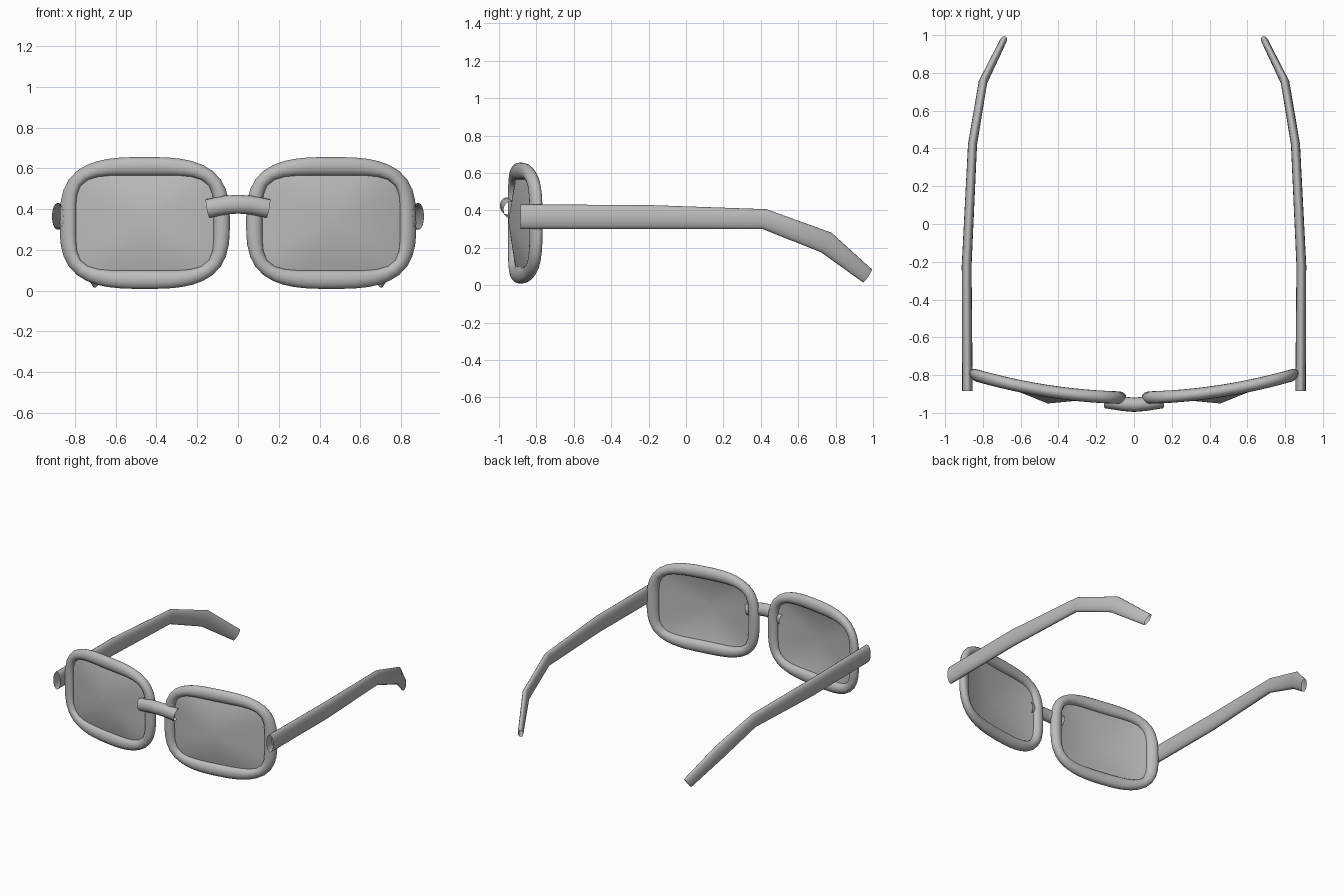
import bpy, bmesh
from math import sin, cos, pi
from mathutils import Vector

cube = bpy.data.objects.get("Cube")
if cube:
    bpy.data.objects.remove(cube)

grey = bpy.data.materials.new("plain_grey")
grey.use_nodes = True
grey.diffuse_color = (0.5, 0.5, 0.5, 1)
grey.node_tree.nodes["Principled BSDF"].inputs["Base Color"].default_value = grey.diffuse_color

SIDES = 16
STEPS = 48
CENTRE_X, CENTRE_Z = 0.457, 0.332


def finish(name, bm, angle=1.0):
    bmesh.ops.recalc_face_normals(bm, faces=bm.faces)
    mesh = bpy.data.meshes.new(name)
    bm.to_mesh(mesh)
    bm.free()
    mesh.materials.append(grey)
    obj = bpy.data.objects.new(name, mesh)
    bpy.context.collection.objects.link(obj)
    bpy.ops.object.select_all(action='DESELECT')
    obj.select_set(True)
    bpy.context.view_layer.objects.active = obj
    bpy.ops.object.shade_smooth_by_angle(angle=angle)
    return obj


def skin(name, rings, closed=False):
    """Join rings of points into an open-ended or looped tube."""
    bm = bmesh.new()
    loops = [[bm.verts.new(p) for p in ring] for ring in rings]
    pairs = list(zip(loops, loops[1:]))
    if closed:
        pairs.append((loops[-1], loops[0]))
    for a, b in pairs:
        for i in range(SIDES):
            j = (i + 1) % SIDES
            bm.faces.new((a[i], a[j], b[j], b[i]))
    return finish(name, bm)


def oval(centre, across, up):
    turns = [2 * pi * i / SIDES for i in range(SIDES)]
    return [centre + across * cos(t) + up * sin(t) for t in turns]


def tube(name, path):
    """Sweep an oval along (centre, half width, half height) stations."""
    points = [Vector(p) for p, _, _ in path]
    rings = []
    for i, (_, wide, tall) in enumerate(path):
        steps = [(b - a).normalized() for a, b in zip(points, points[1:])][max(i - 1, 0):i + 1]
        along = sum(steps, Vector()).normalized()
        across = along.cross(Vector((0, 0, 1))).normalized()
        rings.append(oval(points[i], across * wide, across.cross(along) * tall))
    return skin(name, rings)


def reach(t, a, b, n):
    """Distance from the lens centre to a rounded rectangle at angle t."""
    return (abs(cos(t) / a) ** n + abs(sin(t) / b) ** n) ** (-1 / n)


def on_face(side, t, r):
    """Point on the gently wrapped front surface."""
    x = CENTRE_X + r * cos(t)
    return Vector((side * x, -0.92 + 0.17 * x * x, CENTRE_Z + r * sin(t)))


angles = [2 * pi * i / STEPS for i in range(STEPS)]
for side, label in ((1, "left"), (-1, "right")):
    # rim
    rings = []
    for t in angles:
        outer = reach(t, 0.417, 0.323, 3)
        inner = reach(t, 0.337, 0.233, 5)
        middle = on_face(side, t, (outer + inner) / 2)
        rings.append(oval(middle, on_face(side, t, outer) - middle, Vector((0, 0.033, 0))))
    skin(label + "_rim", rings, closed=True)

    # lens, a shallow cone bulging forwards
    bm = bmesh.new()
    apex = bm.verts.new((side * CENTRE_X, -0.95, CENTRE_Z + 0.01))
    edge = [bm.verts.new(on_face(side, t, reach(t, 0.35, 0.245, 5))) for t in angles]
    for a, b in zip(edge, edge[1:] + edge[:1]):
        bm.faces.new((apex, a, b))
    finish(label + "_lens", bm)

    # temple arm with a drooping tip
    tube(label + "_temple", [
        ((side * 0.882, -0.885, 0.365), 0.028, 0.066),
        ((side * 0.886, -0.22, 0.364), 0.026, 0.065),
        ((side * 0.855, 0.42, 0.353), 0.024, 0.054),
        ((side * 0.800, 0.75, 0.228), 0.023, 0.060),
        ((side * 0.692, 0.97, 0.050), 0.018, 0.044),
    ])

# bridge
tube("bridge", [
    ((-0.148, -0.938, 0.403), 0.038, 0.046),
    ((-0.06, -0.952, 0.420), 0.038, 0.046),
    ((0, -0.957, 0.424), 0.038, 0.046),
    ((0.06, -0.952, 0.420), 0.038, 0.046),
    ((0.148, -0.938, 0.403), 0.038, 0.046),
])
